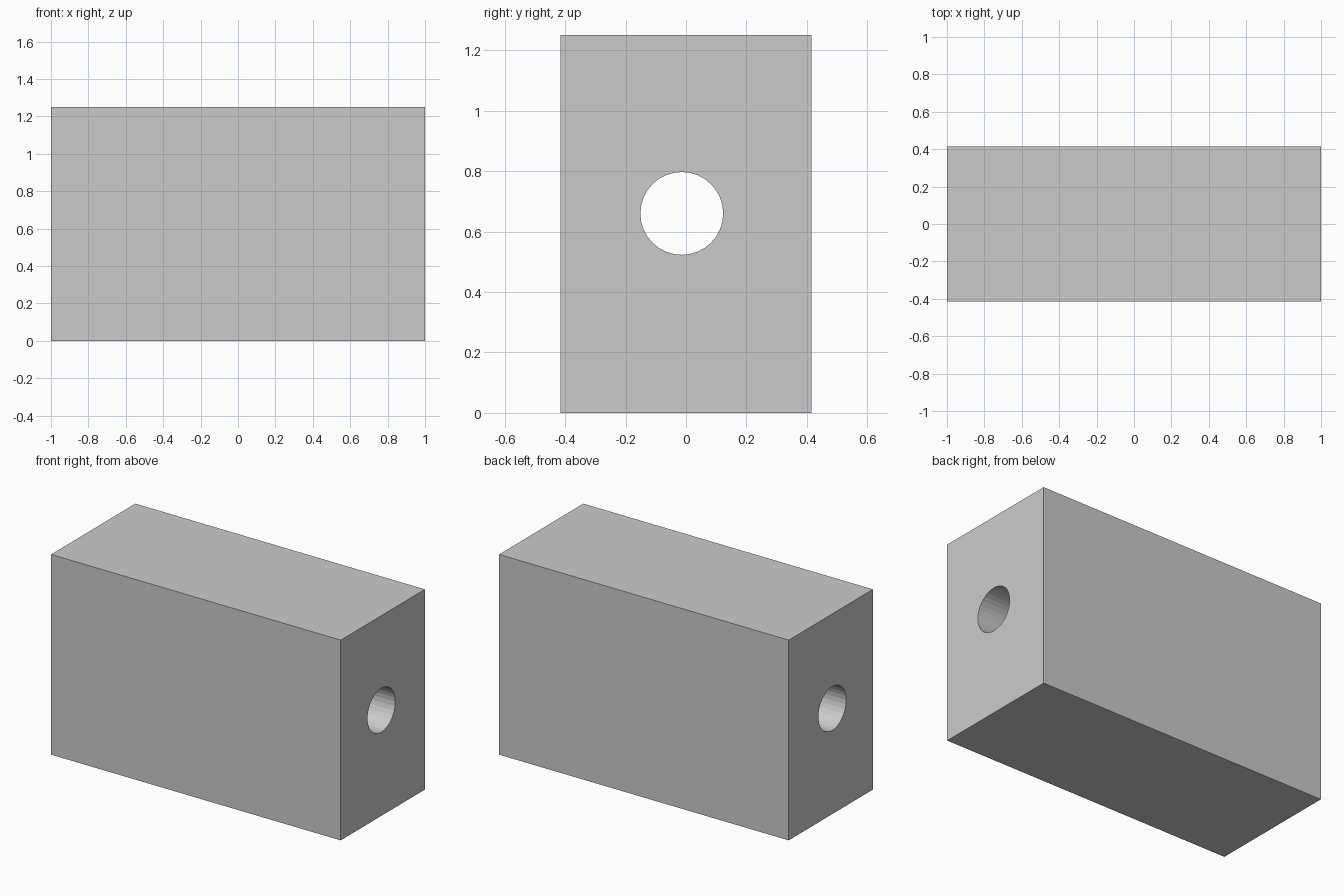
import bpy
from math import pi

if "Cube" in bpy.data.objects:
    bpy.data.objects.remove(bpy.data.objects["Cube"])

LENGTH, DEPTH, HEIGHT = 2.0, 0.83, 1.25

# Solid rectangular block
bpy.ops.mesh.primitive_cube_add(size=1, location=(0, 0, HEIGHT / 2))
block = bpy.context.object
block.name = "block"
block.scale = (LENGTH, DEPTH, HEIGHT)
bpy.ops.object.transform_apply(location=True, rotation=False, scale=True)

# Round bore running lengthwise, slightly off centre
bpy.ops.mesh.primitive_cylinder_add(vertices=32, radius=0.137, depth=LENGTH + 0.4,
                                    location=(0, -0.014, 0.66), rotation=(0, pi / 2, 0))
cutter = bpy.context.object
cutter.name = "bore_cutter"

bore = block.modifiers.new("bore", 'BOOLEAN')
bore.operation = 'DIFFERENCE'
bore.solver = 'EXACT'
bore.object = cutter
bpy.context.view_layer.objects.active = block
bpy.ops.object.modifier_apply(modifier=bore.name)
bpy.data.objects.remove(cutter, do_unlink=True)
